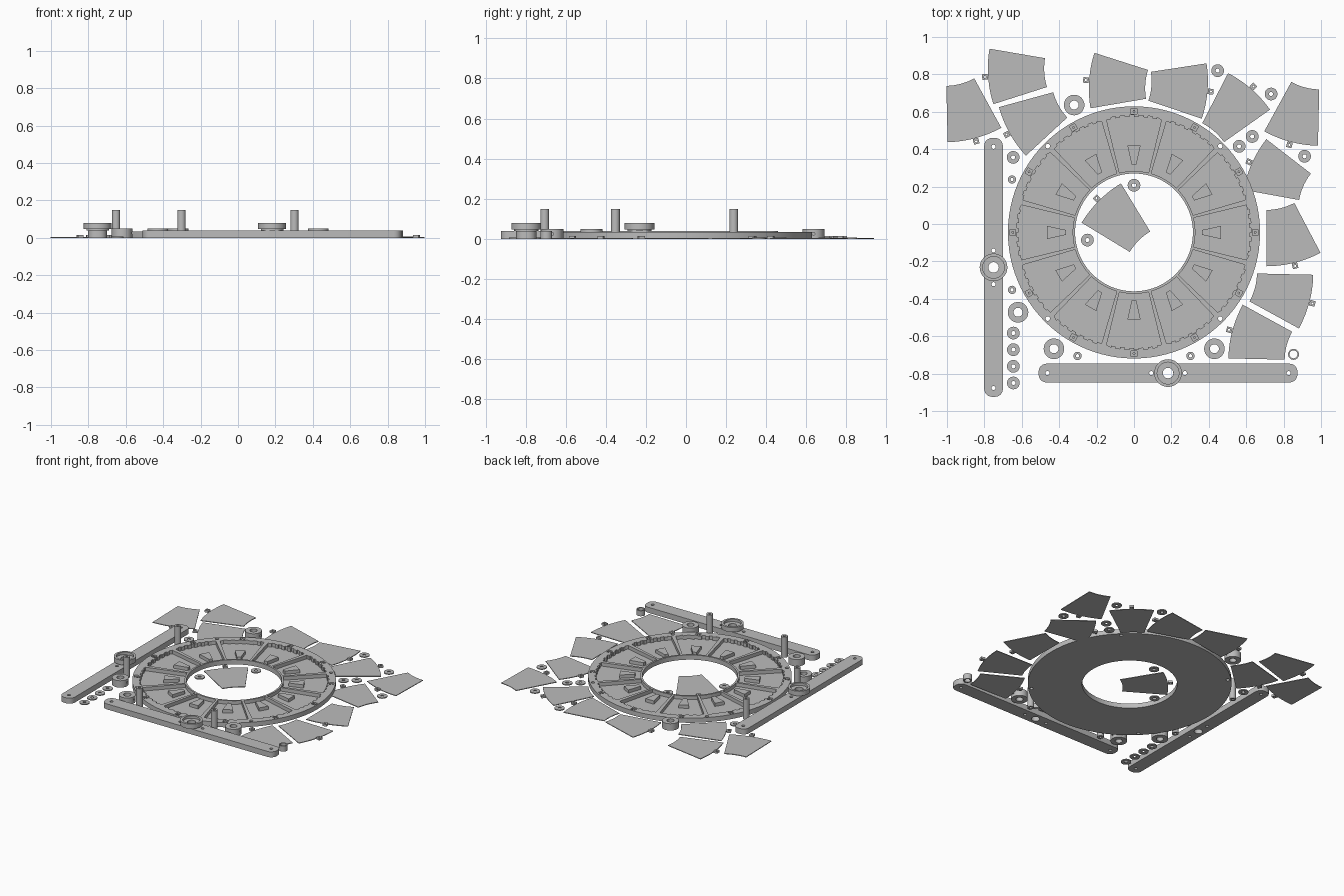
import bpy, bmesh, math
from math import sin, cos, radians, pi
from mathutils import Matrix, Vector

cube = bpy.data.objects.get("Cube")
if cube:
    bpy.data.objects.remove(cube)

grey = bpy.data.materials.new("light grey")
grey.use_nodes = True
grey.diffuse_color = (0.5, 0.5, 0.5, 1)
grey.node_tree.nodes["Principled BSDF"].inputs["Base Color"].default_value = (0.5, 0.5, 0.5, 1)


def prism(bm, outline, z0, z1):
    """Extrude a flat outline between two heights."""
    low = [bm.verts.new((x, y, z0)) for x, y in outline]
    top = [bm.verts.new((x, y, z1)) for x, y in outline]
    bm.faces.new(low[::-1])
    bm.faces.new(top)
    n = len(outline)
    for i in range(n):
        j = (i + 1) % n
        bm.faces.new((low[i], low[j], top[j], top[i]))


def lathe(bm, profile, x=0, y=0, seg=32):
    """Turn a closed (radius, height) profile about a vertical axis."""
    rings = [[bm.verts.new((x + r * cos(2 * pi * k / seg), y + r * sin(2 * pi * k / seg), z))
              for r, z in profile] for k in range(seg)]
    n = len(profile)
    for k in range(seg):
        a, b = rings[k], rings[(k + 1) % seg]
        for i in range(n):
            j = (i + 1) % n
            bm.faces.new((a[i], b[i], b[j], a[j]))


def tube(bm, x, y, r, hole, z0, z1, seg=32):
    lathe(bm, [(hole, z0), (r, z0), (r, z1), (hole, z1)], x, y, seg)


def circle(x, y, r, seg=20):
    return [(x + r * cos(2 * pi * k / seg), y + r * sin(2 * pi * k / seg)) for k in range(seg)]


def rect(x0, x1, y0, y1):
    return [(x0, y0), (x1, y0), (x1, y1), (x0, y1)]


def turned(points, angle, x=0, y=0):
    c, s = cos(angle), sin(angle)
    return [(x + c * px - s * py, y + s * px + c * py) for px, py in points]


def sector(r_in, r_out, half, teeth=0.0, steps=12):
    """Ring sector about +x, optionally with a toothed outer edge."""
    pts = []
    for i in range(steps + 1):
        a = -half + 2 * half * i / steps
        r = r_out
        if teeth:
            pts += [(r - teeth * (i % 2 == k) , a) for k in ((0, 1) if 0 < i < steps else (0,))]
        else:
            pts.append((r, a))
    pts += [(r_in, half - 2 * half * i / steps) for i in range(steps + 1)]
    return [(r * cos(a), r * sin(a)) for r, a in pts]


def build(name, bm, cutter=None):
    """Make an object, cut it and shade it."""
    def raw(label, b):
        bmesh.ops.recalc_face_normals(b, faces=b.faces)
        me = bpy.data.meshes.new(label)
        b.to_mesh(me)
        b.free()
        ob = bpy.data.objects.new(label, me)
        bpy.context.collection.objects.link(ob)
        return ob
    ob = raw(name, bm)
    if cutter:
        cut = raw(name + "_cutter", cutter)
        cut.hide_render = True
        mod = ob.modifiers.new("cut", 'BOOLEAN')
        mod.operation, mod.solver, mod.object = 'DIFFERENCE', 'EXACT', cut
        graph = bpy.context.evaluated_depsgraph_get()
        done = bpy.data.meshes.new_from_object(ob.evaluated_get(graph))
        ob.modifiers.clear()
        ob.data = done
        bpy.data.objects.remove(cut)
    ob.data.materials.clear()
    ob.data.materials.append(grey)
    bpy.ops.object.select_all(action='DESELECT')
    ob.select_set(True)
    bpy.context.view_layer.objects.active = ob
    bpy.ops.object.shade_smooth_by_angle(angle=radians(30))
    return ob


# Ring tray: twelve pockets, rim sockets and screw holes
RY = -0.045
HALF = radians(13.7)
ring, cuts = bmesh.new(), bmesh.new()
tube(ring, 0, RY, 0.674, 0.315, 0, 0.034, 96)
for k in range(12):
    a = k * pi / 6
    prism(cuts, turned(sector(0.328, 0.627, HALF, 0.009), a, 0, RY), 0.008, 0.06)
    prism(cuts, turned(rect(0.633, 0.663, -0.016, 0.016), a, 0, RY), 0.016, 0.06)
for k in range(4):
    a = pi / 4 + k * pi / 2
    prism(cuts, circle(0.652 * cos(a), RY + 0.652 * sin(a), 0.012), -0.02, 0.06)
build("ring_tray", ring, cuts)

# Wedge blocks on the tray floor and pins in the rim sockets
wedges, pins = bmesh.new(), bmesh.new()
wedge = [(0.364, -0.013), (0.465, -0.035), (0.465, 0.035), (0.364, 0.013)]
for k in range(12):
    a = k * pi / 6
    prism(wedges, turned(wedge, a, 0, RY), 0.008, 0.032)
    prism(pins, circle(0.648 * cos(a), RY + 0.648 * sin(a), 0.007), 0.016, 0.03)
build("wedge_blocks", wedges)
build("socket_pins", pins)

# Sector plates: outer edge middle and outward angle of each, with a tab
plates = [(-0.853, 0.476, -75), (-0.762, 0.789, 184), (-0.65, 0.495, 209), (-0.222, 0.767, 176),
          (0.375, 0.711, -5), (0.615, 0.709, 49), (0.84, 0.457, 255), (0.647, 0.318, 156),
          (0.853, -0.19, -76), (0.92, -0.415, -15), (0.543, -0.575, 165), (-0.175, 0.112, 135)]
R_MID = 0.627 * cos(HALF)
for i, (x, y, deg) in enumerate(plates):
    a = radians(deg)
    ox, oy = x - R_MID * cos(a), y - R_MID * sin(a)
    bm = bmesh.new()
    prism(bm, turned(sector(0.326, 0.627, HALF), a, ox, oy), 0, 0.005)
    build(f"sector_plate_{i + 1}", bm)
    bm, cut = bmesh.new(), bmesh.new()
    prism(bm, turned(rect(0.629, 0.659, -0.015, 0.015), a, ox, oy), 0, 0.015)
    prism(cut, turned(circle(0.645, 0, 0.006, 12), a, ox, oy), -0.01, 0.03)
    build(f"plate_tab_{i + 1}", bm, cut)


# Long support bars with screw holes and a hub
def bar(name, x, y, angle, hub, holes):
    half, w, r = 0.692, 0.05, 0.042
    outline = []
    for k, (sx, sy) in enumerate(((1, 1), (-1, 1), (-1, -1), (1, -1))):
        for s in range(7):
            t = (k + s / 6) * pi / 2
            outline.append((sx * (half - r) + r * cos(t), sy * (w - r) + r * sin(t)))
    bm, cut = bmesh.new(), bmesh.new()
    prism(bm, turned(outline, angle, x, y), 0, 0.04)
    for h in holes:
        prism(cut, turned(circle(h, 0, 0.011), angle, x, y), -0.02, 0.06)
    prism(cut, turned(circle(hub, 0, 0.028, 32), angle, x, y), -0.02, 0.06)
    build(name, bm, cut)
    (hx, hy), = turned([(hub, 0)], angle, x, y)
    bm = bmesh.new()
    lathe(bm, [(0.028, 0.04), (0.06, 0.04), (0.06, 0.046), (0.074, 0.046), (0.074, 0.08),
               (0.058, 0.08), (0.058, 0.062), (0.028, 0.062)], hx, hy, 40)
    build(name + "_hub", bm)


bar("front_bar", 0.182, -0.797, 0, 0, (-0.645, -0.09, 0.09, 0.645))
bar("side_bar", -0.751, -0.232, pi / 2, 0, (-0.645, -0.09, 0.09, 0.645))

# Tall posts
for i, (x, y) in enumerate([(-0.652, 0.238), (-0.652, -0.352), (-0.302, -0.705), (0.302, -0.705)]):
    bm = bmesh.new()
    tube(bm, x, y, 0.022, 0.009, 0, 0.15, 24)
    build(f"post_{i + 1}", bm)

# Thick collars, each with a set screw hole in its side
for i, (x, y) in enumerate([(-0.32, 0.636), (-0.62, -0.472), (-0.428, -0.667), (0.43, -0.667)]):
    bm, cut = bmesh.new(), bmesh.new()
    tube(bm, x, y, 0.055, 0.024, 0, 0.05)
    bmesh.ops.create_cone(cut, cap_ends=True, segments=12, radius1=0.007, radius2=0.007, depth=0.05,
                          matrix=Matrix.Translation(Vector((x + 0.045, y, 0.025))) @ Matrix.Rotation(pi / 2, 4, 'Y'))
    build(f"collar_{i + 1}", bm, cut)

# Thin washers
spots = [(-0.646, 0.356), (0.447, 0.82), (0.733, 0.695), (0.632, 0.468), (0.562, 0.415),
         (0.912, 0.362), (0, 0.207), (-0.249, -0.086)]
spots += [(-0.645, -0.583 - 0.089 * k) for k in range(4)]
for i, (x, y) in enumerate(spots):
    bm = bmesh.new()
    tube(bm, x, y, 0.034, 0.011, 0, 0.007, 24)
    build(f"washer_{i + 1}", bm)

# Short sleeve
bm = bmesh.new()
tube(bm, 0.853, -0.697, 0.029, 0.021, 0, 0.04)
build("sleeve", bm)
